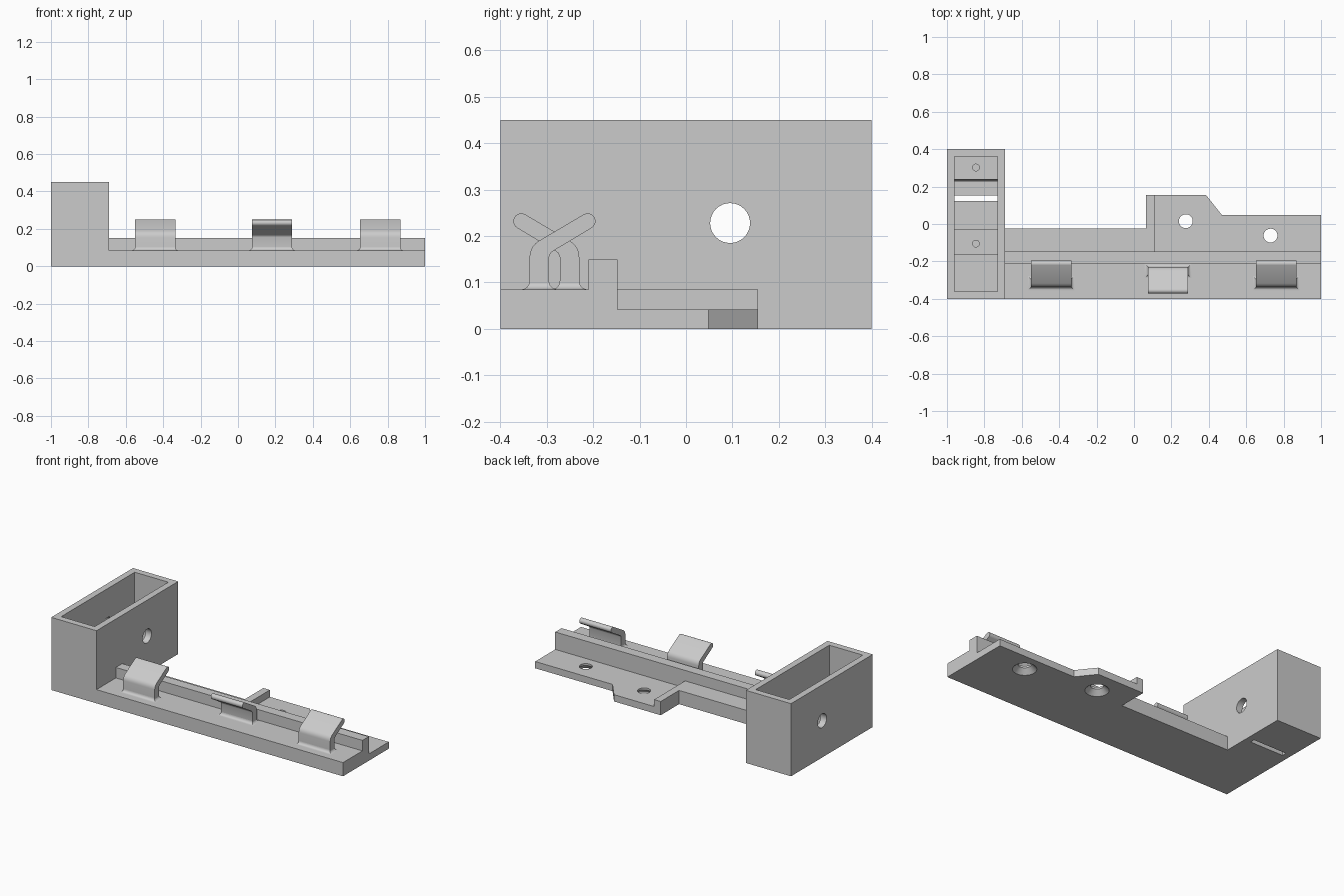
import bpy, bmesh, math
from mathutils import Vector

if "Cube" in bpy.data.objects:
    bpy.data.objects.remove(bpy.data.objects["Cube"])

grey = bpy.data.materials.new("plain grey")
grey.use_nodes = True
grey.diffuse_color = (0.6, 0.6, 0.6, 1)
grey.node_tree.nodes["Principled BSDF"].inputs["Base Color"].default_value = (0.6, 0.6, 0.6, 1)


def finish(name, bm, smooth=False):
    bmesh.ops.recalc_face_normals(bm, faces=bm.faces[:])
    mesh = bpy.data.meshes.new(name)
    bm.to_mesh(mesh)
    bm.free()
    mesh.materials.append(grey)
    ob = bpy.data.objects.new(name, mesh)
    bpy.context.collection.objects.link(ob)
    if smooth:
        shade(ob)
    return ob


def shade(ob):
    bpy.ops.object.select_all(action='DESELECT')
    ob.select_set(True)
    bpy.context.view_layer.objects.active = ob
    bpy.ops.object.shade_smooth_by_angle(angle=math.radians(30))


def prism(name, outline, lo, hi, axis='z', smooth=False):
    """Extrude a 2D outline: (x, y) along z, or (y, z) along x."""
    place = (lambda a, b, t: (a, b, t)) if axis == 'z' else (lambda a, b, t: (t, a, b))
    bm = bmesh.new()
    face = bm.faces.new([bm.verts.new(place(a, b, lo)) for a, b in outline])
    new = bmesh.ops.extrude_face_region(bm, geom=[face])["geom"]
    move = Vector(place(0, 0, hi - lo))
    bmesh.ops.translate(bm, vec=move, verts=[v for v in new if isinstance(v, bmesh.types.BMVert)])
    return finish(name, bm, smooth)


def block(name, x0, x1, y0, y1, z0, z1):
    return prism(name, [(x0, y0), (x1, y0), (x1, y1), (x0, y1)], z0, z1)


def circle(a, b, r, n=32):
    return [(a + r * math.cos(math.tau * i / n), b + r * math.sin(math.tau * i / n)) for i in range(n)]


def cone(name, x, y, z0, z1, r0, r1):
    bm = bmesh.new()
    bmesh.ops.create_cone(bm, cap_ends=True, segments=32, radius1=r0, radius2=r1, depth=z1 - z0)
    bmesh.ops.translate(bm, vec=(x, y, (z0 + z1) / 2), verts=bm.verts[:])
    return finish(name, bm)


def cut(ob, cutters):
    for c in cutters:
        mod = ob.modifiers.new("cut", 'BOOLEAN')
        mod.operation, mod.solver, mod.object = 'DIFFERENCE', 'EXACT', c
    deps = bpy.context.evaluated_depsgraph_get()
    mesh = bpy.data.meshes.new_from_object(ob.evaluated_get(deps))
    ob.modifiers.clear()
    ob.data = mesh
    for c in cutters:
        bpy.data.objects.remove(c)
    shade(ob)


# Open box with a cross hole and a floor slot
left, right, in_l, in_r = -1, -0.69, -0.96, -0.73
box = block("motor_box", left, right, -0.4, 0.4, 0, 0.45)
cut(box, [block("cavity", in_l, in_r, -0.36, 0.36, 0.04, 0.6),
          block("slot", in_l + 0.001, in_r - 0.001, 0.123, 0.152, -0.1, 0.1),
          prism("cross_hole", circle(0.095, 0.228, 0.043), -1.1, -0.6, 'x')])

# Mounting posts inside the box, each with a screw hole
posts = {"front_post": ([(-0.163, 0.04), (-0.03, 0.04), (-0.03, 0.25), (-0.163, 0.25)], -0.105),
         "back_post": ([(0.226, 0.04), (0.36, 0.04), (0.36, 0.25), (0.238, 0.25)], 0.302)}
for name, (outline, y) in posts.items():
    post = prism(name, outline, in_l, in_r, 'x')
    cut(post, [cone("screw_hole", (in_l + in_r) / 2, y, 0.1, 0.3, 0.018, 0.018)])

# Long base: thick front strip, raised rail, thick rear step
rail_y, back_y = -0.21, -0.148
block("front_strip", right, 1, -0.4, rail_y, 0, 0.085)
block("rail", right, 1, rail_y, back_y, 0, 0.15)
prism("rear_step", [(right, back_y), (0.11, back_y), (0.11, 0.155), (0.065, 0.155),
                    (0.065, -0.025), (right, -0.025)], 0, 0.085)

# Thin rear flange with countersunk holes
flange = prism("rear_flange", [(0.11, back_y), (1, back_y), (1, 0.048), (0.47, 0.048),
                               (0.385, 0.155), (0.11, 0.155)], 0, 0.042)
cutters = []
for x, y in [(0.277, 0.015), (0.73, -0.062)]:
    cutters.append(cone("hole", x, y, -0.1, 0.1, 0.037, 0.037))
    cutters.append(cone("countersink", x, y, -0.01, 0.03, 0.077, 0.037))
cut(flange, cutters)


def clip_outline(y, s):
    """Bent stem and round-tipped arm; s is the direction the arm leans."""
    slope = math.radians(30)
    half, thick = 0.021, 0.017
    tip = Vector((0.104, 0.232))
    pts = [(-half, 0.08), (half, 0.08), (half, 0.155), (half + 0.003, 0.163), (half + 0.009, 0.168)]
    for i in range(9):
        a = slope - math.pi / 2 + math.pi * i / 8
        pts.append((tip.x + thick * math.cos(a), tip.y + thick * math.sin(a)))
    bend = Vector((0.019, 0.155))
    for i in range(6):
        a = slope + math.pi / 2 + (math.pi / 2 - slope) * i / 5
        pts.append((bend.x + 0.04 * math.cos(a), bend.y + 0.04 * math.sin(a)))
    return [(y + s * a, b) for a, b in pts]


def flare(name, x0, x1, y, r=0.018, steps=6):
    """Concave fillet around the foot of a clip."""
    bm = bmesh.new()
    rings = []
    for i in range(steps + 1):
        a = math.pi / 2 * i / steps
        d, z = r * (1 - math.sin(a)), 0.085 + r * (1 - math.cos(a))
        corners = [(x0 - d, y - 0.021 - d), (x1 + d, y - 0.021 - d),
                   (x1 + d, y + 0.021 + d), (x0 - d, y + 0.021 + d)]
        rings.append([bm.verts.new((cx, cy, z)) for cx, cy in corners])
    for low, high in zip(rings, rings[1:]):
        for i in range(4):
            j = (i + 1) % 4
            bm.faces.new((low[i], low[j], high[j], high[i]))
    bm.faces.new(rings[0])
    bm.faces.new(rings[-1])
    finish(name, bm, True)


# Three clips leaning in alternating directions
for name, x, y, s in [("left_end", 0.76, -0.316, 1), ("middle", 0.182, -0.251, -1),
                      ("right_end", -0.443, -0.316, 1)]:
    prism(name + "_clip", clip_outline(y, s), x - 0.108, x + 0.108, 'x', True)
    flare(name + "_clip_foot", x - 0.107, x + 0.107, y)
